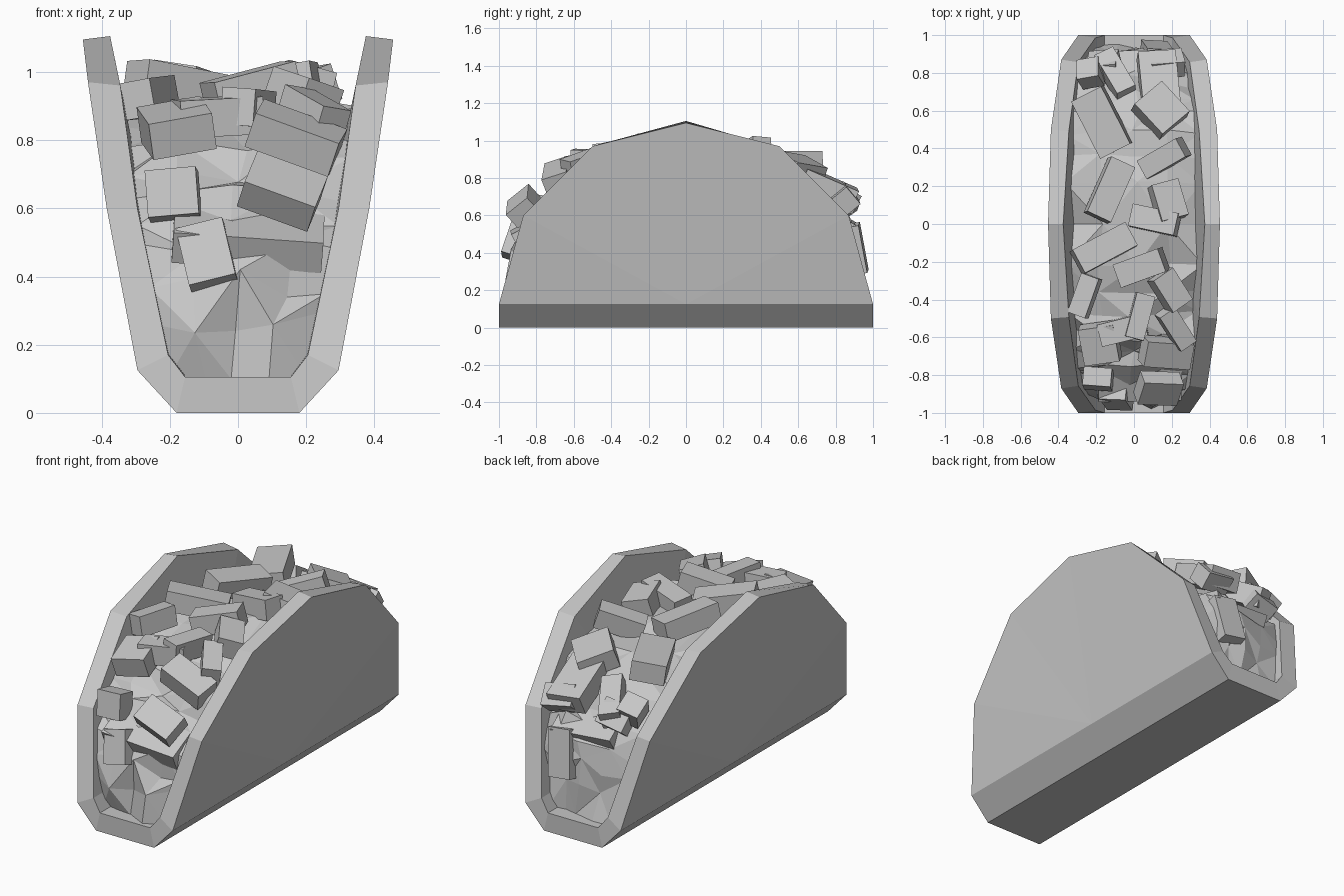
import bpy, bmesh, math, random
from mathutils import Matrix, Vector, Euler

if "Cube" in bpy.data.objects:
    bpy.data.objects.remove(bpy.data.objects["Cube"])
random.seed(8)

grey = bpy.data.materials.new("plain grey")
grey.use_nodes = True
colour = (0.57, 0.57, 0.57, 1)
grey.diffuse_color = colour
grey.node_tree.nodes["Principled BSDF"].inputs["Base Color"].default_value = colour


def finish(bm, name):
    bmesh.ops.recalc_face_normals(bm, faces=bm.faces)
    mesh = bpy.data.meshes.new(name)
    bm.to_mesh(mesh)
    bm.free()
    mesh.materials.append(grey)
    obj = bpy.data.objects.new(name, mesh)
    bpy.context.collection.objects.link(obj)


# Shell: one half wall with thick rim, mirrored across x
def build_shell():
    bm = bmesh.new()
    half = [(1, .125, .295, .205, .17), (.87, .6, .385, .295, .6),
            (.5, .97, .44, .345, .96), (0, 1.095, .455, .375, 1.105)]
    arc = [(-y, *r) for y, *r in half] + half[-2::-1]
    vert = bm.verts.new
    outer = [vert((xo, y, z)) for y, z, xo, xi, zi in arc]
    inner = [vert((xi, y * .985, zi)) for y, z, xo, xi, zi in arc]
    outer_hub, inner_hub = vert((.295, 0, .125)), vert((.185, 0, .19))
    for k in range(len(arc) - 1):
        bm.faces.new((outer[k], outer[k + 1], inner[k + 1], inner[k]))
        bm.faces.new((outer_hub, outer[k], outer[k + 1]))
        bm.faces.new((inner_hub, inner[k + 1], inner[k]))
    base, floor, base_mid, floor_mid = (
        [vert((x, y, z)) for y in (-1, 1)]
        for x, z in ((.18, 0), (.155, .105), (0, 0), (0, .105)))
    for e, k in ((0, 0), (1, -1)):
        bm.faces.new((outer[k], inner[k], floor[e], base[e]))
        bm.faces.new((base[e], floor[e], floor_mid[e], base_mid[e]))
    bm.faces.new((outer[0], outer_hub, outer[-1], base[1], base[0]))
    bm.faces.new((inner[0], inner_hub, inner[-1], floor[1], floor[0]))
    bm.faces.new((*base, *reversed(base_mid)))
    bm.faces.new((*floor, *reversed(floor_mid)))
    bmesh.ops.mirror(bm, geom=bm.verts[:] + bm.edges[:] + bm.faces[:],
                     axis='X', merge_dist=.0001)
    finish(bm, "shell")


# Height of the filling along the length
def crown(y):
    return .08 + .85 * (1 - min(abs(y), 1) ** 2.5) ** .4


# Faceted mound: a crumpled strip arching from one open end to the other
def build_mound():
    bm = bmesh.new()
    steps, cols, rows = 22, 4, []
    for i in range(steps + 1):
        t = math.pi * i / steps
        c, s = math.cos(t), math.sin(t)
        y = -.97 * math.copysign(abs(c) ** .75, c)
        z = .1 + .8 * s ** .8
        row = []
        for j in range(cols + 1):
            u = 2 * j / cols - 1
            push = 1 - .04 * u * u + random.uniform(-.055, .02)
            lift = random.uniform(-.04, .04) if 0 < i < steps else 0
            height = .1 + (z - .1) * push + lift
            x = u * (.185 + .2 * height) + random.uniform(-.04, .04) * (1 - abs(u))
            row.append(bm.verts.new((x, y * push, height)))
        rows.append(row)
    # Alternate the diagonals so the facets fan out
    for i, (a, b) in enumerate(zip(rows, rows[1:])):
        for j in range(cols):
            quad = [a[j], a[j + 1], b[j + 1], b[j]]
            if (i + j) % 2:
                quad = quad[1:] + quad[:1]
            bm.faces.new(quad[:3])
            bm.faces.new((quad[0], quad[2], quad[3]))
    finish(bm, "filling_mound")


def chunk(name, place, size, turn):
    bm = bmesh.new()
    bmesh.ops.create_cube(bm, size=1)
    rot = Euler([math.radians(a) for a in turn]).to_quaternion()
    bm.transform(Matrix.LocRotScale(Vector(place), rot, Vector(size)))
    finish(bm, name)


# Chunks lying on top: x, y, length, width, roll, yaw
top_chunks = [
    (-.1, .79, .11, .26, 12, 25), (-.17, .54, .18, .34, -8, 27),
    (.14, .6, .2, .22, 20, 40), (.16, .35, .25, .11, -18, 30),
    (-.13, .18, .14, .32, 8, -25), (.18, .12, .15, .2, 15, 15),
    (.11, .02, .25, .12, -10, -12), (-.16, -.13, .32, .14, 10, 28),
    (.04, -.23, .26, .13, -14, 20), (.19, -.35, .13, .2, 16, 35),
    (-.26, -.38, .1, .22, -10, -20), (-.18, -.63, .19, .2, -10, 8),
    (.03, -.49, .1, .24, 4, -15), (-.06, -.56, .25, .12, -3, 14),
    (.17, -.68, .26, .14, 20, -4), (.22, -.55, .1, .22, 8, 35),
    (.13, .76, .2, .3, 6, 3), (-.23, .8, .12, .12, -15, 10)]

# Chunks spilling at the two ends: x, y, z, width, height, lean, roll
end_chunks = [
    (-.19, -.82, .64, .15, .14, -10, -5), (.13, -.87, .65, .22, .15, -50, 20),
    (-.09, -.91, .46, .14, .18, -18, -14), (.03, -.8, .53, .44, .26, -62, 4),
    (.12, .9, .42, .14, .26, 10, 8), (.02, .8, .56, .36, .22, 60, 4),
    (-.16, .84, .67, .16, .14, 35, -12), (.17, .85, .69, .18, .12, 40, 10)]

build_shell()
build_mound()
for x, y, length, width, roll, yaw in top_chunks:
    slope = math.degrees(math.atan(crown(y + .05) - crown(y - .05)) * 4)
    chunk("top_chunk", (x, y, crown(y) + .025), (length, width, .11),
          (slope + random.uniform(-10, 10), roll, yaw))
for x, y, z, width, height, lean, roll in end_chunks:
    chunk("end_chunk", (x, y, z), (width, .1, height),
          (lean, roll, random.uniform(-8, 8)))
